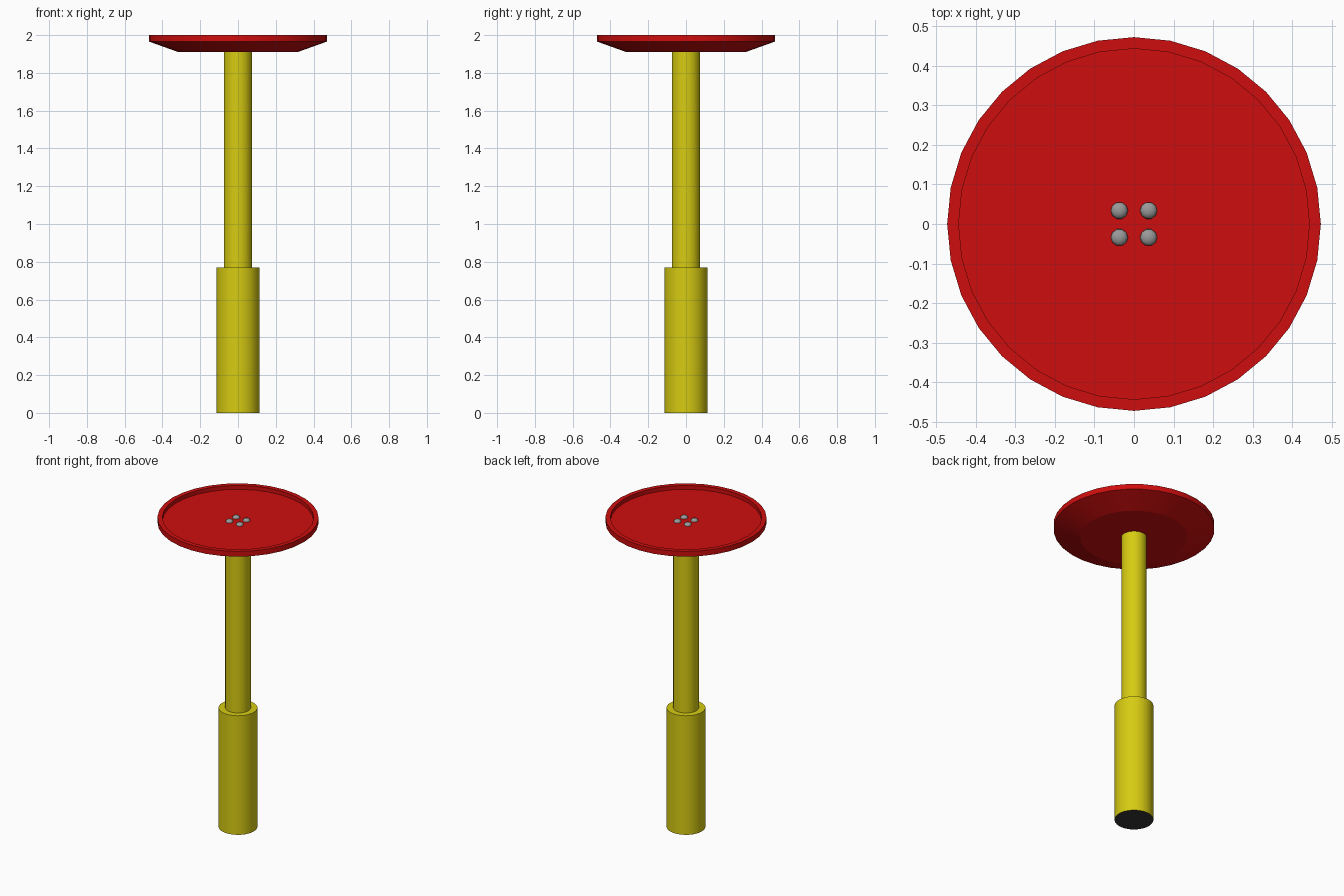
import bpy, bmesh, math

if "Cube" in bpy.data.objects:
    bpy.data.objects.remove(bpy.data.objects["Cube"])


def material(name, rgb):
    m = bpy.data.materials.new(name)
    m.diffuse_color = (*rgb, 1)
    m.use_nodes = True
    m.node_tree.nodes["Principled BSDF"].inputs["Base Color"].default_value = m.diffuse_color
    return m


RED = material("red", (0.62, 0.004, 0.004))
YELLOW = material("yellow", (0.68, 0.60, 0.006))
GREY = material("grey", (0.32, 0.32, 0.32))
DARK = material("dark_grey", (0.035, 0.035, 0.035))


def lathe(name, profile, mats, sides=32, location=(0, 0, 0), angle=30):
    """Spin (radius, z) points, listed from bottom to top, closing both ends."""
    bm = bmesh.new()
    rings = []
    for r, z in profile:
        rings.append([bm.verts.new((r * math.cos(2 * math.pi * i / sides),
                                    r * math.sin(2 * math.pi * i / sides), z))
                      for i in range(sides)])
    for a, b in zip(rings, rings[1:]):
        for i in range(sides):
            j = (i + 1) % sides
            bm.faces.new((a[i], a[j], b[j], b[i]))
    bm.faces.new(rings[0][::-1])
    bm.faces.new(rings[-1])
    bm.normal_update()
    # a second material, if given, goes on faces looking straight down
    if len(mats) > 1:
        for f in bm.faces:
            if f.normal.z < -0.9:
                f.material_index = 1
    me = bpy.data.meshes.new(name)
    bm.to_mesh(me)
    bm.free()
    for m in mats:
        me.materials.append(m)
    ob = bpy.data.objects.new(name, me)
    ob.location = location
    bpy.context.collection.objects.link(ob)
    bpy.ops.object.select_all(action='DESELECT')
    ob.select_set(True)
    bpy.context.view_layer.objects.active = ob
    bpy.ops.object.shade_smooth_by_angle(angle=math.radians(angle))
    return ob


# stepped pole with a dark underside
lathe("pole", [(0.114, 0), (0.114, 0.77), (0.075, 0.77), (0.075, 1.93)],
      [YELLOW, DARK])

# shallow dish with a raised rim and sloping underside
lathe("dish", [(0.315, 1.91), (0.472, 1.966), (0.472, 2.0),
               (0.443, 2.0), (0.443, 1.975)], [RED], angle=15)

# four small domed bolts in the middle of the dish
for sx in (-1, 1):
    for sy in (-1, 1):
        lathe("bolt", [(0.022, 0), (0.021, 0.008), (0.015, 0.014), (0.006, 0.017)],
              [GREY], sides=10, location=(sx * 0.037, sy * 0.034, 1.974), angle=60)
